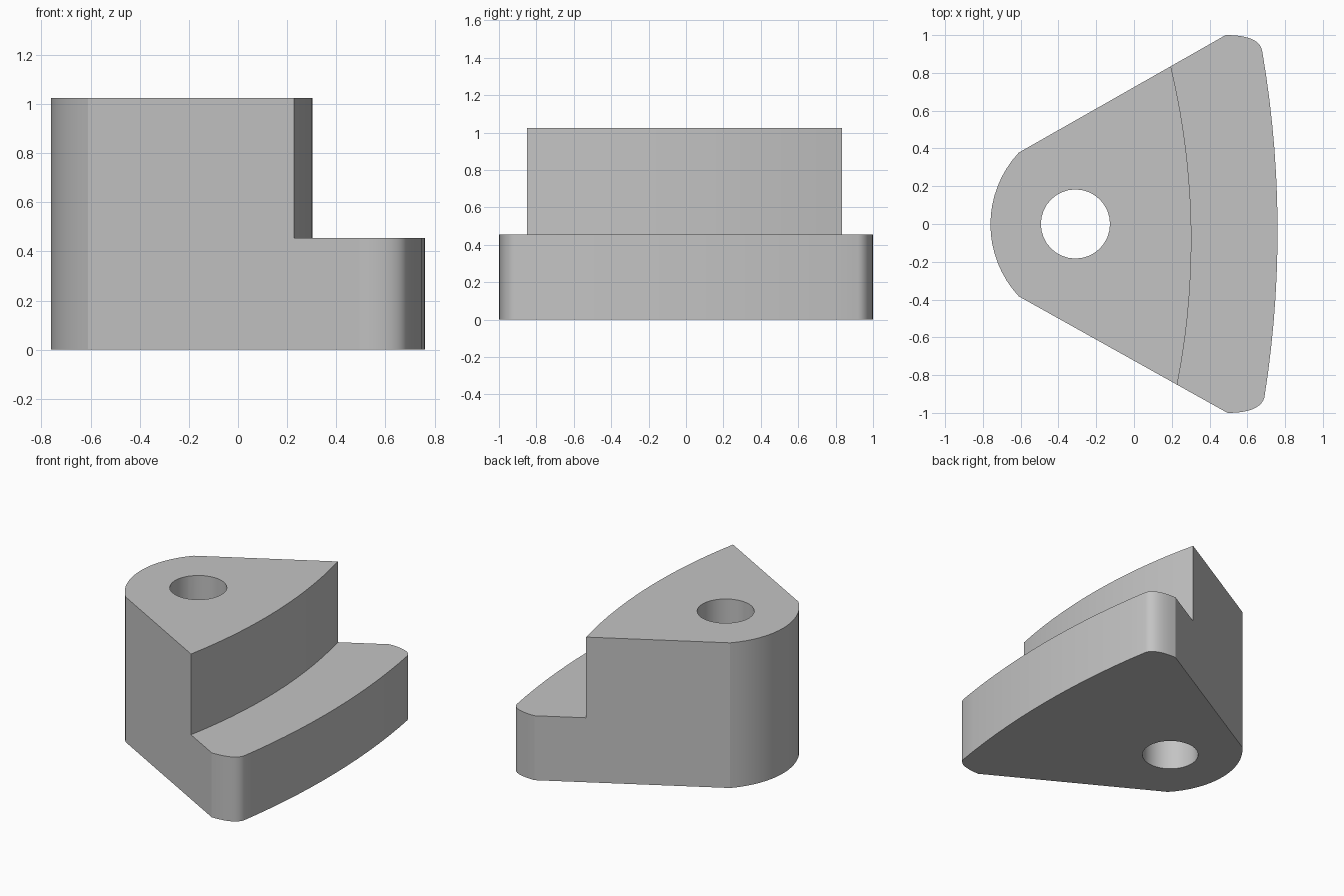
import bpy, bmesh
from math import radians, atan2, cos, sin, tau
from mathutils import Vector

if "Cube" in bpy.data.objects:
    bpy.data.objects.remove(bpy.data.objects["Cube"])


def arc(a, b, c, n):
    """Points on the circle through a, b, c, running from a to c."""
    a, b, c = Vector(a), Vector(b), Vector(c)
    u, v = b - a, c - a
    d = 2 * (u.x * v.y - u.y * v.x)
    off = Vector((v.y * u.dot(u) - u.y * v.dot(v), u.x * v.dot(v) - v.x * u.dot(u))) / d
    mid, r = a + off, off.length
    start = atan2(a.y - mid.y, a.x - mid.x)
    end = atan2(c.y - mid.y, c.x - mid.x)
    sweep = (end - start) % tau
    if d < 0:
        sweep -= tau
    return [mid + r * Vector((cos(start + sweep * i / n), sin(start + sweep * i / n)))
            for i in range(n + 1)]


def corner(a, b, c, n=10):
    """Rounded corner from a to c, pulled towards b."""
    a, b, c = Vector(a), Vector(b), Vector(c)
    return [a * (1 - t) ** 2 + b * 2 * t * (1 - t) + c * t * t
            for t in (i / n for i in range(n + 1))]


def prism(name, outline, z0, z1):
    """Extrude a closed outline between two heights."""
    bm = bmesh.new()
    base = bm.faces.new([bm.verts.new((p[0], p[1], z0)) for p in outline])
    top = bmesh.ops.extrude_face_region(bm, geom=[base])["geom"]
    bmesh.ops.translate(bm, vec=(0, 0, z1 - z0),
                        verts=[g for g in top if isinstance(g, bmesh.types.BMVert)])
    bmesh.ops.recalc_face_normals(bm, faces=bm.faces[:])
    mesh = bpy.data.meshes.new(name)
    bm.to_mesh(mesh)
    bm.free()
    obj = bpy.data.objects.new(name, mesh)
    bpy.context.collection.objects.link(obj)
    return obj


# Wedge body: rounded nose, straight flanks, rounded corners, bowed wide end
outline = arc((-0.61, 0.378), (-0.76, 0), (-0.61, -0.383), 16)
outline += corner((0.495, -1), (0.665, -1), (0.69, -0.92))
outline += arc((0.69, -0.92), (0.76, 0), (0.678, 0.92), 14)[1:-1]
outline += corner((0.678, 0.92), (0.66, 1), (0.485, 1))
body = prism("stepped_wedge_block", outline, 0, 1.025)

# Step removed from the wide end, with a bowed wall
step = [(0.17, -1.1)] + arc((0.23, -0.845), (0.303, 0), (0.195, 0.835), 14)
step += [(0.14, 1.1), (1, 1.1), (1, -1.1)]
step_cutter = prism("step_cutter", step, 0.455, 1.3)

# Round hole through the full height
ring = [(-0.31 + 0.183 * cos(tau * i / 32), 0.183 * sin(tau * i / 32)) for i in range(32)]
hole_cutter = prism("hole_cutter", ring, -0.2, 1.3)

cutters = (step_cutter, hole_cutter)
for cutter in cutters:
    cutter.hide_render = True
    mod = body.modifiers.new(cutter.name, "BOOLEAN")
    mod.operation = "DIFFERENCE"
    mod.solver = "EXACT"
    mod.object = cutter

# Bake the cuts and drop the cutters
bpy.context.view_layer.update()
depsgraph = bpy.context.evaluated_depsgraph_get()
baked = bpy.data.meshes.new_from_object(body.evaluated_get(depsgraph))
body.modifiers.clear()
body.data = baked
for cutter in cutters:
    bpy.data.objects.remove(cutter)

# Smooth curved walls, crisp edges elsewhere
baked.shade_smooth()
baked.set_sharp_from_angle(angle=radians(16))

# Plain grey finish
grey = bpy.data.materials.new("plain_grey")
grey.use_nodes = True
colour = (0.55, 0.55, 0.55, 1)
grey.diffuse_color = colour
grey.node_tree.nodes["Principled BSDF"].inputs["Base Color"].default_value = colour
baked.materials.clear()
baked.materials.append(grey)
